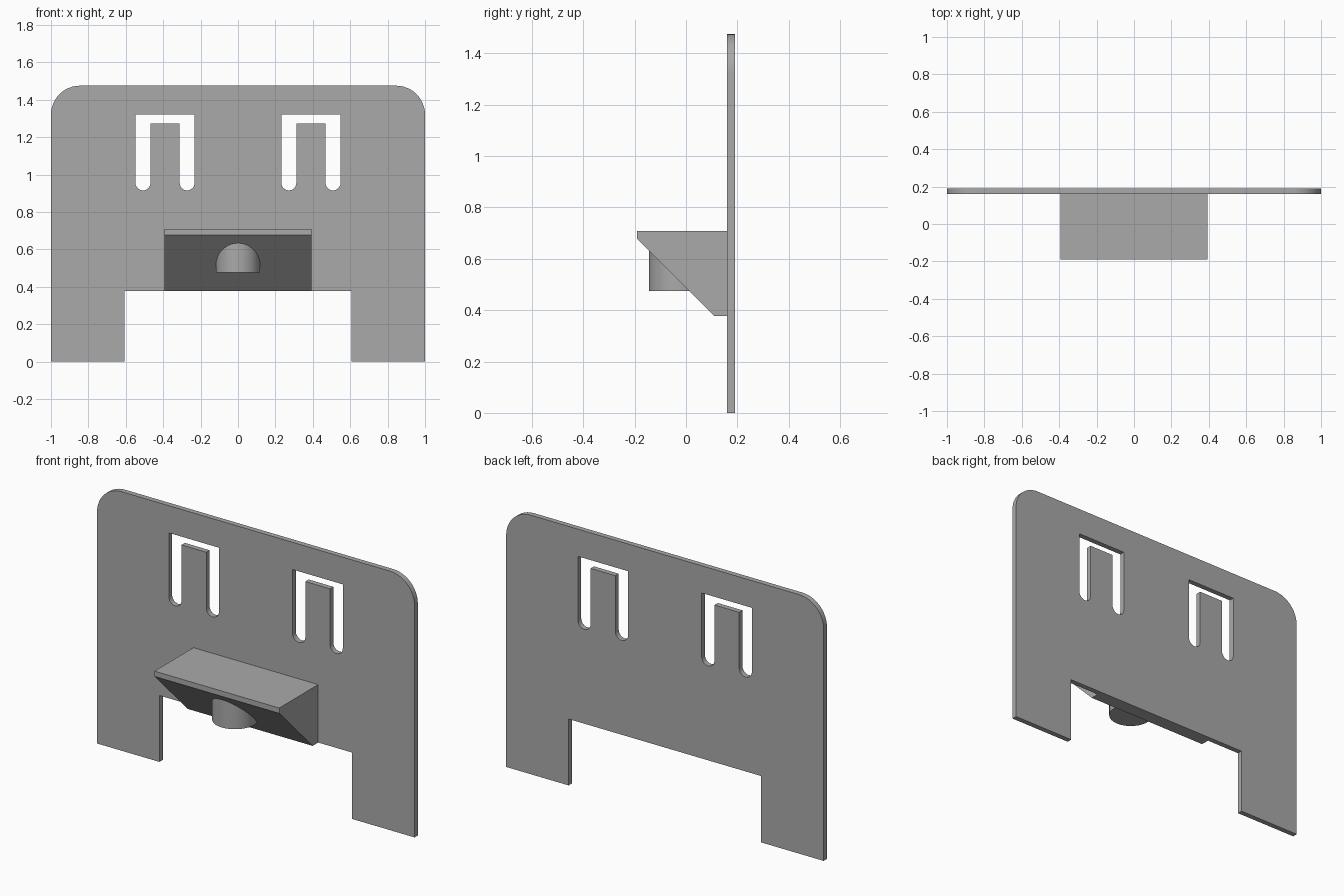
import bpy, bmesh
from math import sin, cos, pi, radians
from mathutils import Vector

cube = bpy.data.objects.get("Cube")
if cube:
    bpy.data.objects.remove(cube)

grey = bpy.data.materials.new("mid_grey")
grey.use_nodes = True
grey.diffuse_color = (0.4, 0.4, 0.4, 1)
grey.node_tree.nodes["Principled BSDF"].inputs["Base Color"].default_value = (0.4, 0.4, 0.4, 1)


def arc(cx, cz, r, start, end, steps=12):
    """Points along an arc, angles in degrees."""
    angles = [radians(start + (end - start) * i / steps) for i in range(steps + 1)]
    return [(cx + r * cos(a), cz + r * sin(a)) for a in angles]


def extrude_loops(name, loops, place, offset):
    """Fill an outline (later loops are holes) and extrude it by offset."""
    bm = bmesh.new()
    for loop in loops:
        verts = [bm.verts.new(place(*p)) for p in loop]
        for a, b in zip(verts, verts[1:] + verts[:1]):
            bm.edges.new((a, b))
    bmesh.ops.triangle_fill(bm, use_beauty=True, edges=bm.edges[:])
    out = bmesh.ops.extrude_face_region(bm, geom=bm.faces[:], use_keep_orig=True)
    moved = [g for g in out["geom"] if isinstance(g, bmesh.types.BMVert)]
    bmesh.ops.translate(bm, verts=moved, vec=Vector(offset))
    bmesh.ops.recalc_face_normals(bm, faces=bm.faces[:])
    # Merge the flat fill back into clean faces
    bmesh.ops.dissolve_limit(bm, angle_limit=radians(0.5), verts=bm.verts[:], edges=bm.edges[:])
    mesh = bpy.data.meshes.new(name)
    bm.to_mesh(mesh)
    bm.free()
    mesh.materials.append(grey)
    obj = bpy.data.objects.new(name, mesh)
    bpy.context.collection.objects.link(obj)
    return obj


def smooth(obj):
    bpy.ops.object.select_all(action="DESELECT")
    obj.select_set(True)
    bpy.context.view_layer.objects.active = obj
    bpy.ops.object.shade_smooth_by_angle(angle=radians(30))


# Back plate: rounded top corners, two legs, two hook-shaped slots
top, radius, leg_in, arch = 1.475, 0.155, 0.607, 0.378
outline = [(leg_in, arch), (leg_in, 0), (1, 0)]
outline += arc(1 - radius, top - radius, radius, 0, 90)
outline += arc(radius - 1, top - radius, radius, 90, 180)
outline += [(-1, 0), (-leg_in, 0), (-leg_in, arch)]


def slot(cx):
    outer, inner, head, tab, foot = 0.158, 0.078, 1.32, 1.273, 0.955
    mid, r = (outer + inner) / 2, (outer - inner) / 2
    pts = [(cx - outer, head)]
    pts += arc(cx - mid, foot, r, 180, 360)
    pts += [(cx - inner, tab), (cx + inner, tab)]
    pts += arc(cx + mid, foot, r, 180, 360)
    return pts + [(cx + outer, head)]


plate = extrude_loops("back_plate", [outline, slot(-0.39), slot(0.39)],
                      lambda x, z: (x, 0.16, z), (0, 0.03, 0))
smooth(plate)

# Shelf block with a sloping underside
profile = [(0.16, 0.378), (0.11, 0.378), (-0.19, 0.678), (-0.19, 0.708), (0.16, 0.708)]
extrude_loops("shelf_block", [profile], lambda y, z: (-0.393, y, z), (0.786, 0, 0))

# Upright peg emerging from the slope
bpy.ops.mesh.primitive_cylinder_add(vertices=64, radius=0.118, depth=0.185,
                                    location=(0, -0.027, 0.5675))
peg = bpy.context.object
peg.name = "peg"
peg.data.materials.append(grey)
smooth(peg)
